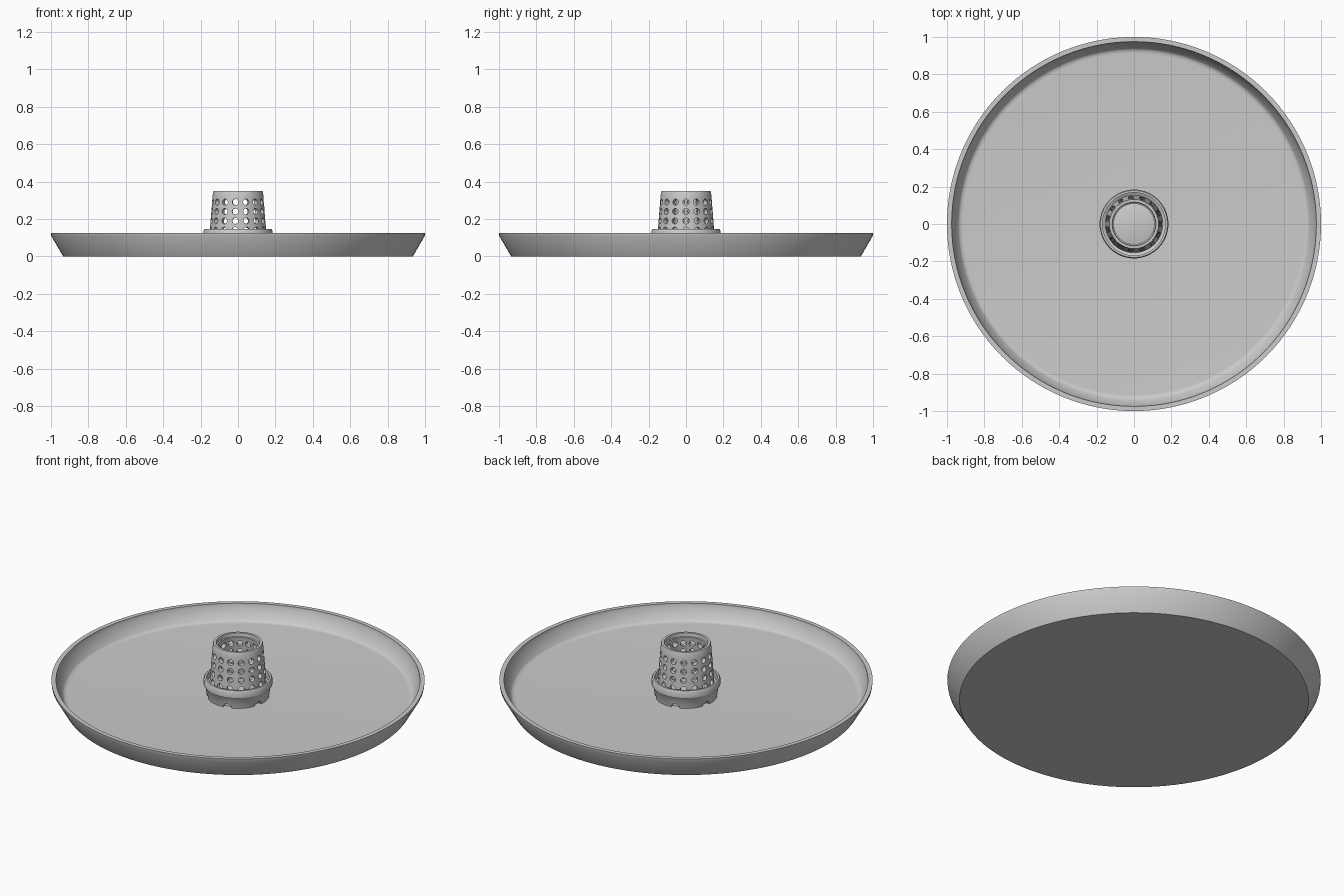
import bpy, bmesh, math
from mathutils import Matrix, Vector

cube = bpy.data.objects.get("Cube")
if cube:
    bpy.data.objects.remove(cube, do_unlink=True)

grey = bpy.data.materials.new("plain grey")
grey.use_nodes = True
colour = (0.6, 0.6, 0.6, 1)
grey.diffuse_color = colour
grey.node_tree.nodes["Principled BSDF"].inputs["Base Color"].default_value = colour


def finish(name, bm):
    bmesh.ops.recalc_face_normals(bm, faces=bm.faces)
    mesh = bpy.data.meshes.new(name)
    bm.to_mesh(mesh)
    bm.free()
    obj = bpy.data.objects.new(name, mesh)
    bpy.context.collection.objects.link(obj)
    mesh.materials.append(grey)
    return obj


def lathe(name, profile, steps, closed=False):
    """Spin an (r, z) profile about z; closed joins its ends into a ring wall."""
    bm = bmesh.new()
    points = profile + profile[:1] if closed else profile
    verts = [bm.verts.new((r, 0, z)) for r, z in points]
    edges = [bm.edges.new(pair) for pair in zip(verts, verts[1:])]
    bmesh.ops.spin(bm, geom=verts + edges, cent=(0, 0, 0), axis=(0, 0, 1),
                   angle=math.tau, steps=steps)
    bmesh.ops.remove_doubles(bm, verts=bm.verts, dist=0.0002)
    return finish(name, bm)


def smooth(obj):
    bpy.ops.object.select_all(action="DESELECT")
    obj.select_set(True)
    bpy.context.view_layer.objects.active = obj
    bpy.ops.object.shade_smooth_by_angle(angle=math.radians(32))


def cut(obj, name, cutters):
    """Remove radial rods given as (angle, height, radius, inner, outer)."""
    bm = bmesh.new()
    for angle, z, radius, inner, outer in cutters:
        turn = Matrix.Rotation(angle, 4, "Z")
        place = Matrix.Translation(Vector(((inner + outer) / 2, 0, z)))
        bmesh.ops.create_cone(bm, cap_ends=True, segments=16, radius1=radius,
                              radius2=radius, depth=outer - inner,
                              matrix=turn @ place @ Matrix.Rotation(math.pi / 2, 4, "Y"))
    tool = finish(name, bm)
    mod = obj.modifiers.new("holes", "BOOLEAN")
    mod.operation = "DIFFERENCE"
    mod.solver = "EXACT"
    mod.object = tool
    bpy.context.view_layer.objects.active = obj
    bpy.ops.object.modifier_apply(modifier=mod.name)
    bpy.data.objects.remove(tool, do_unlink=True)


# Shallow dish with a flared wall and a soft inner corner
floor = 0.035
corner = [(0.912 + 0.03 * math.sin(a), floor + 0.02 * (1 - math.cos(a)))
          for a in (math.radians(d) for d in range(0, 61, 12))]
dish = lathe("tray", [(0, 0), (0.935, 0), (0.998, 0.108), (1, 0.125), (0.975, 0.125),
                      (0.973, 0.105)] + corner[::-1] + [(0, floor)], 128)
smooth(dish)

# Socket ring standing on the dish, with drain notches around its foot
collar = lathe("collar", [(0.166, floor), (0.174, 0.09), (0.184, 0.105), (0.184, 0.137),
                          (0.179, 0.145), (0.168, 0.145), (0.168, 0.105),
                          (0.150, 0.095), (0.145, floor)], 64, closed=True)
cut(collar, "notch_cutter",
    [(math.radians(45 + 60 * i), floor, 0.024, 0.12, 0.21) for i in range(6)])
smooth(collar)

# Tapered basket with a plain top band and rows of round holes
basket = lathe("basket", [(0.154, 0.09), (0.150, 0.145), (0.137, 0.31), (0.134, 0.343),
                          (0.131, 0.35), (0.117, 0.35), (0.115, 0.33), (0.108, 0.328),
                          (0.110, 0.31), (0.137, 0.09)], 60, closed=True)
cut(basket, "hole_cutter",
    [(math.tau * i / 15, 0.14 + 0.05 * row, 0.0165, 0.08, 0.2)
     for row in range(4) for i in range(15)])
smooth(basket)

# Low cone inside the basket that sheds water outward
spreader = lathe("spreader_cone", [(0.146, floor), (0.140, 0.07), (0, 0.11)], 48)
smooth(spreader)
